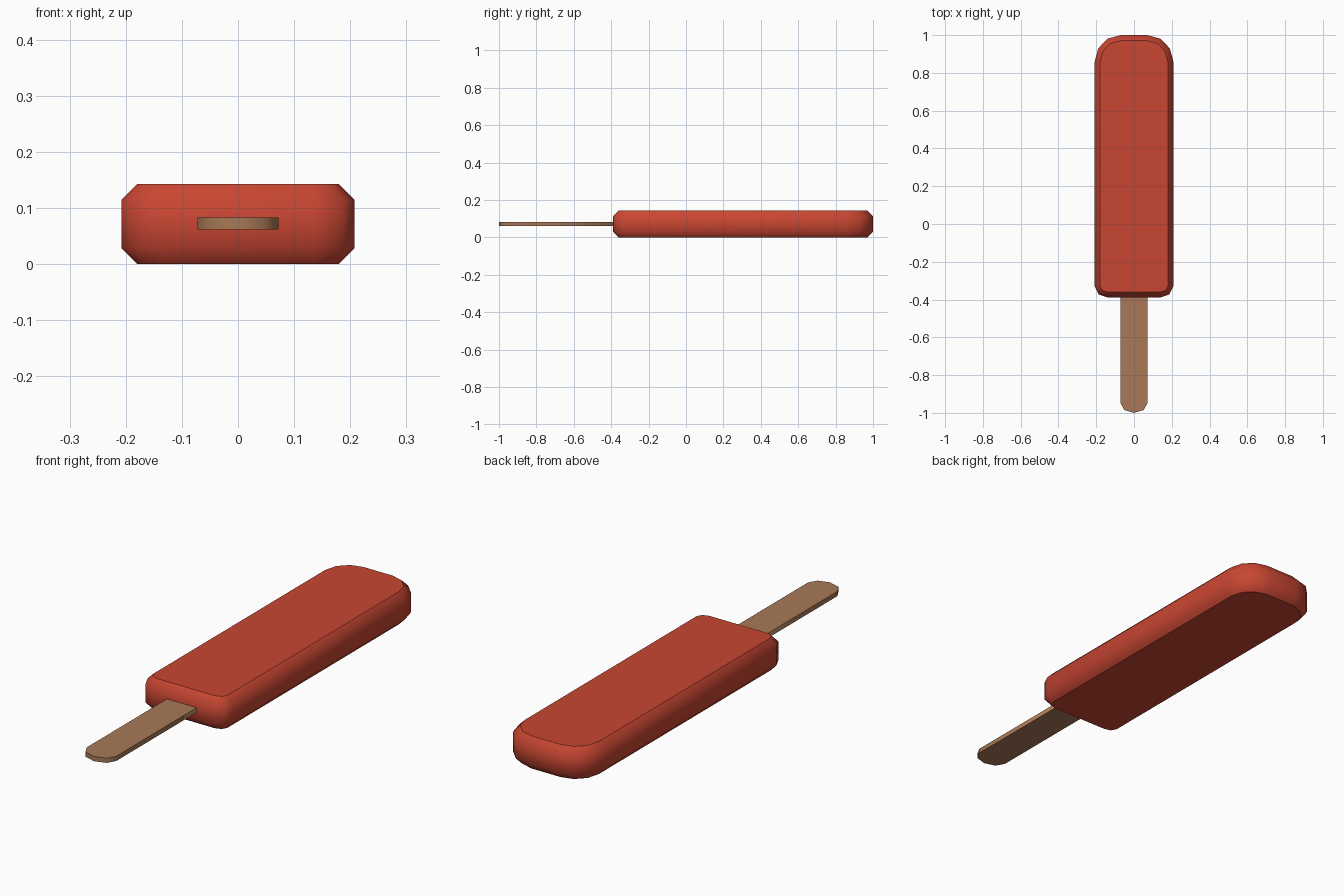
import bpy, bmesh, math

if "Cube" in bpy.data.objects:
    bpy.data.objects.remove(bpy.data.objects["Cube"])


def material(name, rgb):
    m = bpy.data.materials.new(name)
    m.diffuse_color = (*rgb, 1)
    m.use_nodes = True
    m.node_tree.nodes["Principled BSDF"].inputs["Base Color"].default_value = m.diffuse_color
    return m


def arc(cx, cy, rx, ry, a0, a1, n):
    """Points on an elliptical corner, angles in degrees."""
    return [(cx + rx * math.cos(math.radians(a0 + (a1 - a0) * i / n)),
             cy + ry * math.sin(math.radians(a0 + (a1 - a0) * i / n)))
            for i in range(n + 1)]


def loft(name, layers, mat):
    """Join stacked outlines (points, z) with smooth walls and flat caps."""
    bm = bmesh.new()
    rings = [[bm.verts.new((x, y, z)) for x, y in pts] for pts, z in layers]
    n = len(rings[0])
    for low, high in zip(rings, rings[1:]):
        for i in range(n):
            j = (i + 1) % n
            bm.faces.new((low[i], low[j], high[j], high[i])).smooth = True
    bm.faces.new(rings[0][::-1])
    bm.faces.new(rings[-1])
    bmesh.ops.recalc_face_normals(bm, faces=bm.faces)
    mesh = bpy.data.meshes.new(name)
    bm.to_mesh(mesh)
    bm.free()
    mesh.materials.append(mat)
    ob = bpy.data.objects.new(name, mesh)
    bpy.context.collection.objects.link(ob)
    return ob


def bar_outline(d):
    """Rounded bar outline, inset by d."""
    right = (arc(0.138, -0.33, 0.07 - d, 0.06 - d, -90, 0, 2)
             + arc(0.07, 0.86, 0.138 - d, 0.14 - d, 0, 90, 3))
    return right + [(-x, y) for x, y in reversed(right)]


# Ice bar with chamfered rims
c = 0.029
loft("ice_bar", [(bar_outline(c), 0), (bar_outline(0), c),
                 (bar_outline(0), 0.143 - c), (bar_outline(c), 0.143)],
     material("red ice", (0.578, 0.061, 0.032)))

# Flat wooden stick with a rounded end, tucked into the bar
stick = arc(0, -0.948, 0.072, 0.052, 180, 360, 4) + [(0.072, -0.37), (-0.072, -0.37)]
stick_ob = loft("stick", [(stick, 0.062), (stick, 0.083)],
                material("brown wood", (0.392, 0.191, 0.095)))
